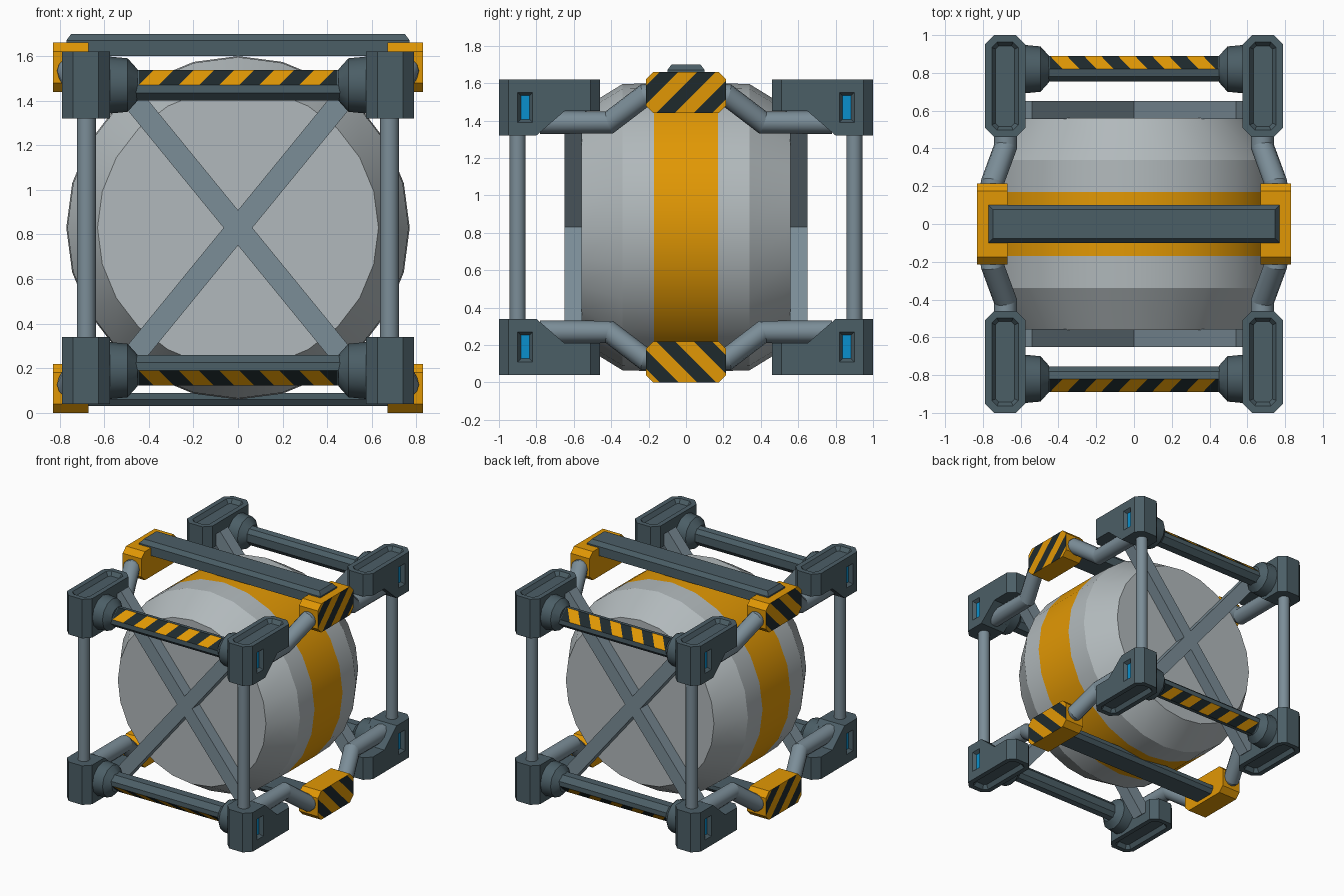
import bpy, bmesh, math
from mathutils import Vector

if "Cube" in bpy.data.objects:
    bpy.data.objects.remove(bpy.data.objects["Cube"])

MID = 0.83  # height of the symmetry plane; all parts are modelled around it


def material(name, r, g, b):
    m = bpy.data.materials.new(name)
    m.diffuse_color = (r ** 2.2, g ** 2.2, b ** 2.2, 1)
    m.use_nodes = True
    m.node_tree.nodes["Principled BSDF"].inputs["Base Color"].default_value = m.diffuse_color
    return m


SLATE = material("dark slate", 0.30, 0.37, 0.40)
STEEL = material("steel blue grey", 0.48, 0.55, 0.59)
PALE = material("pale grey", 0.69, 0.72, 0.73)
ORANGE = material("orange", 0.88, 0.59, 0.05)
DARK = material("near black", 0.14, 0.18, 0.19)
BLUE = material("light blue", 0.07, 0.56, 0.80)


def finish(bm, name, mats, mirror=(0, 0, 0)):
    me = bpy.data.meshes.new(name)
    bm.to_mesh(me)
    bm.free()
    for m in mats:
        me.materials.append(m)
    ob = bpy.data.objects.new(name, me)
    ob.location.z = MID
    bpy.context.collection.objects.link(ob)
    if any(mirror):
        mod = ob.modifiers.new("mirror", 'MIRROR')
        mod.use_axis = [bool(a) for a in mirror]
    return ob


def prism(profile, axis, lo, hi):
    """Extrude a 2D profile along an axis."""
    bm = bmesh.new()
    rings = []
    for a in (lo, hi):
        ring = []
        for p in profile:
            co = list(p)
            co.insert(axis, a)
            ring.append(bm.verts.new(co))
        rings.append(ring)
        bm.faces.new(ring)
    n = len(profile)
    for i in range(n):
        j = (i + 1) % n
        bm.faces.new((rings[0][i], rings[0][j], rings[1][j], rings[1][i]))
    bmesh.ops.recalc_face_normals(bm, faces=bm.faces[:])
    bm.normal_update()
    return bm


def tube(points, radii, sides):
    """Sweep a circle along a path; smooth around, sharp at each ring."""
    bm = bmesh.new()
    pts = [Vector(p) for p in points]
    rings = []
    for i, (p, r) in enumerate(zip(pts, radii)):
        t = Vector()
        if i > 0:
            t += (p - pts[i - 1]).normalized()
        if i < len(pts) - 1:
            t += (pts[i + 1] - p).normalized()
        q = Vector((0, 1, 0)).rotation_difference(t.normalized())
        angles = [2 * math.pi * k / sides for k in range(sides)]
        rings.append([bm.verts.new(p + q @ Vector((r * math.cos(a), 0, r * math.sin(a))))
                      for a in angles])
    for a, b in zip(rings, rings[1:]):
        for i in range(sides):
            j = (i + 1) % sides
            bm.faces.new((a[i], a[j], b[j], b[i]))
    bm.faces.new(rings[0])
    bm.faces.new(rings[-1])
    bmesh.ops.recalc_face_normals(bm, faces=bm.faces[:])
    for f in bm.faces:
        f.smooth = True
    for ring in rings:
        for i in range(sides):
            bm.edges.get((ring[i - 1], ring[i])).smooth = False
    return bm


def cut(bm, co, no):
    bmesh.ops.bisect_plane(bm, geom=bm.verts[:] + bm.edges[:] + bm.faces[:],
                           dist=1e-5, plane_co=co, plane_no=no)


# Tank: barrel along y with an orange belt
ys = (-0.56, -0.34, -0.17, 0.17, 0.34, 0.56)
bm = tube([(0, y, 0) for y in ys], (0.63, 0.765, 0.77, 0.77, 0.765, 0.63), 24)
for f in bm.faces:
    if abs(f.calc_center_median().y) < 0.1 and len(f.verts) == 4:
        f.material_index = 1
finish(bm, "tank", [PALE, ORANGE])

# Corner blocks: stepped profile, chamfered, top groove and blue side lamp
bm = prism([(-1, 0.49), (-0.8, 0.49), (-0.65, 0.62), (-0.46, 0.62), (-0.46, 0.79), (-1, 0.79)],
           0, 0.575, 0.79)
upright = [e for e in bm.edges
           if (e.verts[0].co - e.verts[1].co).xy.length < 1e-5
           and (e.verts[0].co.y < -0.9 or e.verts[0].co.y > -0.5)]
bmesh.ops.bevel(bm, geom=upright, offset=0.05, segments=1, affect='EDGES')
bm.normal_update()
top = [f for f in bm.faces if f.normal.z > 0.9 and f.calc_center_median().z > 0.78]
bmesh.ops.inset_individual(bm, faces=top, thickness=0.04)
bmesh.ops.inset_individual(bm, faces=top, thickness=0.022, depth=-0.03)
for y in (-0.90, -0.82):
    cut(bm, (0, y, 0), (0, 1, 0))
for z in (0.56, 0.72):
    cut(bm, (0, 0, z), (0, 0, 1))
bm.normal_update()
lamp = []
for f in bm.faces:
    c = f.calc_center_median()
    if f.normal.x > 0.9 and c.x > 0.785 and -0.9 < c.y < -0.82 and 0.56 < c.z < 0.72:
        lamp.append(f)
bmesh.ops.inset_individual(bm, faces=lamp, thickness=0.024, depth=-0.025)
for f in lamp:
    f.material_index = 1
finish(bm, "corner_blocks", [SLATE, BLUE], (1, 1, 1))

# Upright posts between the corner blocks
bm = tube([(0.68, -0.9, -0.5), (0.68, -0.9, 0.5)], (0.043, 0.043), 12)
finish(bm, "upright_posts", [STEEL], (1, 1, 0))

# Bent side pipes from the corner blocks into the middle caps
bm = tube([(0.68, -0.78, 0.56), (0.68, -0.41, 0.56), (0.75, -0.22, 0.705), (0.75, -0.05, 0.705)],
          (0.062,) * 4, 12)
finish(bm, "side_pipes", [STEEL], (1, 1, 1))

# Middle caps with diagonal hazard stripes on the outer face
c, w = 0.04, 0.215
bm = prism([(-w, 0.61 + c), (-w + c, 0.61), (w - c, 0.61), (w, 0.61 + c),
            (w, 0.83 - c), (w - c, 0.83), (-w + c, 0.83), (-w, 0.83 - c)], 0, 0.67, 0.83)
for i in range(-4, 5):
    cut(bm, (0, i * 0.1 + 0.05, 0.72), (0, 1, -1))
bm.normal_update()
for f in bm.faces:
    p = f.calc_center_median()
    if f.normal.x > 0.9 and math.floor((p.y - (p.z - 0.72) - 0.05) / 0.1) % 2:
        f.material_index = 1
finish(bm, "striped_caps", [ORANGE, DARK], (1, 0, 1))

# Cross beams over and under the tank, tapered on the outside
for name, half, lo, hi, side in (("top_beam", 0.77, 0.77, 0.84, 1),
                                 ("bottom_beam", 0.70, -0.77, -0.74, -1)):
    bm = prism([(-half, -0.1), (half, -0.1), (half, 0.1), (-half, 0.1)], 2, lo, hi)
    outer = [f for f in bm.faces if f.normal.z * side > 0.9]
    bmesh.ops.inset_individual(bm, faces=outer, thickness=0.032, depth=0.03)
    finish(bm, name, [SLATE])

# End bars with hazard stripes on the face turned up and outward
section = [(-0.07, 0), (0, 0.068), (0.04, 0.06), (0.065, 0.03), (0.065, -0.03),
           (0.03, -0.07), (-0.03, -0.07), (-0.07, -0.035)]
bm = prism([(y - 0.82, z + 0.64) for y, z in section], 0, -0.51, 0.51)
for x in (-0.445, 0.445):
    cut(bm, (x, 0, 0), (1, 0, 0))
for i in range(11):
    cut(bm, (-0.445 + i * 0.09, 0, 0.64), (1, 0, -1))
bm.normal_update()
for f in bm.faces:
    p = f.calc_center_median()
    if f.normal.y < -0.5 and f.normal.z > 0.5 and abs(p.x) < 0.445:
        f.material_index = 1 + math.floor((p.x - (p.z - 0.64) + 0.445) / 0.09) % 2
finish(bm, "end_bars", [SLATE, ORANGE, DARK], (0, 1, 1))

# Collars joining the end bars to the corner blocks
bm = tube([(0.60, -0.82, 0.64), (0.495, -0.82, 0.64), (0.45, -0.82, 0.64)],
          (0.13, 0.12, 0.07), 12)
finish(bm, "bar_collars", [SLATE], (1, 1, 1))

# X braces across both ends of the tank
d = Vector((0.58, 0.71))
n = Vector((-d.y, d.x)).normalized() * 0.05
bm = prism([tuple(-d - n), tuple(d - n), tuple(d + n), tuple(-d + n)], 1, -0.65, -0.555)
finish(bm, "cross_braces", [STEEL], (1, 1, 0))
